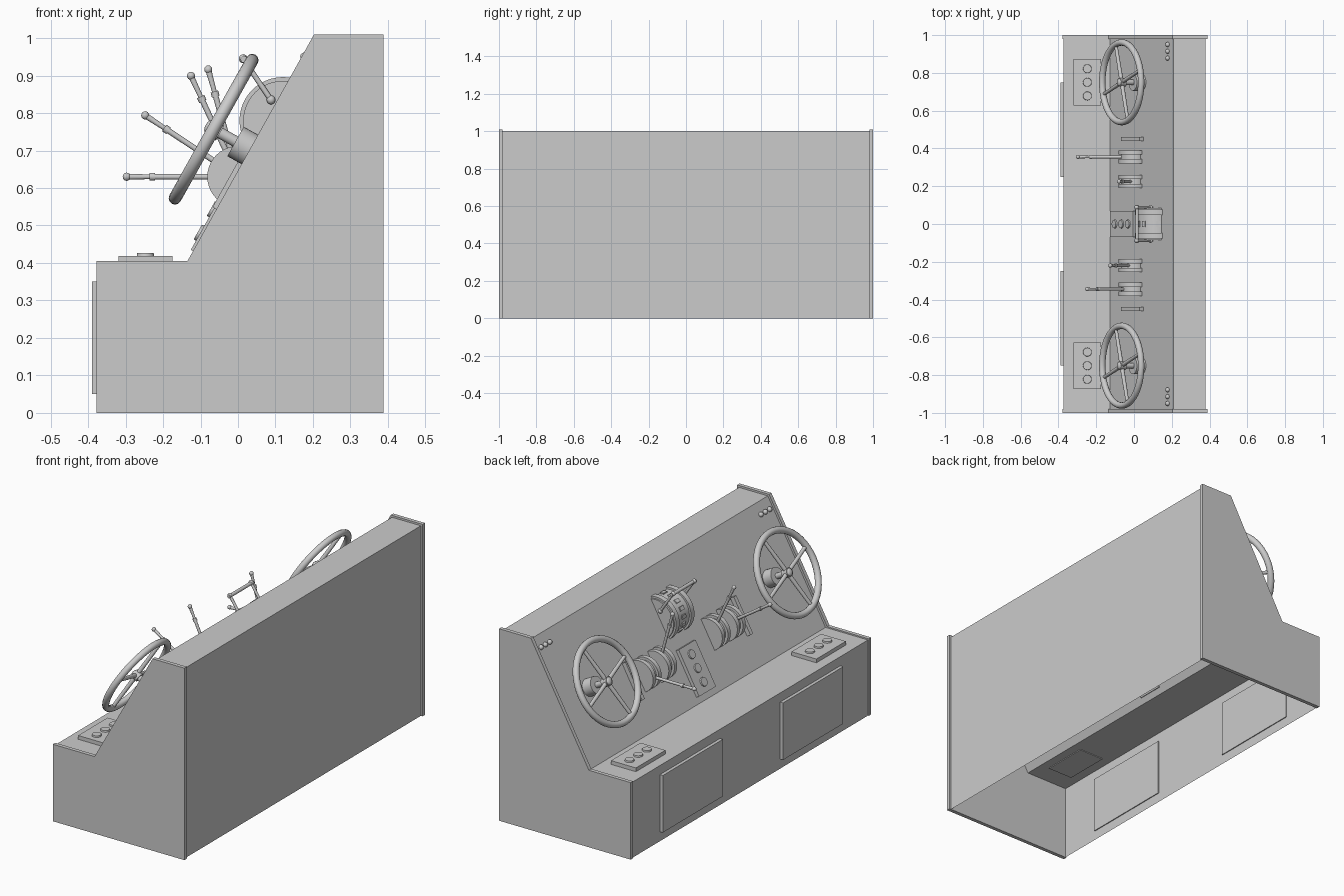
import bpy, bmesh, math
from mathutils import Matrix, Vector

if "Cube" in bpy.data.objects:
    bpy.data.objects.remove(bpy.data.objects["Cube"])

# Frame of the sloping instrument panel: local x up the slope, y sideways, z outward
U = Vector((0.488, 0, 0.873)).normalized()
N = Vector((-U.z, 0, U.x))
O = Vector((-0.126, 0, 0.398))
SLOPE = Matrix(((U.x, 0, N.x, O.x), (0, 1, 0, O.y), (U.z, 0, N.z, O.z), (0, 0, 0, 1)))
WORLD = Matrix.Identity(4)


def finish(name, bm, frame=WORLD, smooth=True):
    bm.transform(frame)
    bmesh.ops.recalc_face_normals(bm, faces=bm.faces[:])
    me = bpy.data.meshes.new(name)
    bm.to_mesh(me)
    bm.free()
    ob = bpy.data.objects.new(name, me)
    bpy.context.collection.objects.link(ob)
    if smooth:
        bpy.ops.object.select_all(action='DESELECT')
        ob.select_set(True)
        bpy.context.view_layer.objects.active = ob
        bpy.ops.object.shade_smooth_by_angle(angle=math.radians(35))
    return ob


def add_box(bm, c, size):
    bmesh.ops.create_cube(bm, size=1, matrix=Matrix.Translation(c) @ Matrix.Diagonal((*size, 1)))


def add_rod(bm, a, b, r1, r2=None, seg=16):
    a, b = Vector(a), Vector(b)
    d = b - a
    m = Matrix.Translation((a + b) / 2) @ d.to_track_quat('Z', 'Y').to_matrix().to_4x4()
    bmesh.ops.create_cone(bm, cap_ends=True, segments=seg, radius1=r1,
                          radius2=r1 if r2 is None else r2, depth=d.length, matrix=m)


def add_ball(bm, c, r, squash=1):
    m = Matrix.Translation(c) @ Matrix.Diagonal((1, 1, squash, 1))
    bmesh.ops.create_uvsphere(bm, u_segments=14, v_segments=8, radius=r, matrix=m)


def box(name, c, size, frame=WORLD):
    bm = bmesh.new()
    add_box(bm, c, size)
    return finish(name, bm, frame, False)


def strip(name, pts, y0, y1, closed):
    bm = bmesh.new()
    a = [bm.verts.new((x, y0, z)) for x, z in pts]
    b = [bm.verts.new((x, y1, z)) for x, z in pts]
    n = len(pts)
    for i in range(n if closed else n - 1):
        j = (i + 1) % n
        bm.faces.new((a[i], a[j], b[j], b[i]))
    if closed:
        bm.faces.new(a)
        bm.faces.new(b)
    return finish(name, bm, smooth=False)


# Open-bottomed body shell and solid end panels
strip("console_body", [(-0.373, 0), (-0.373, 0.398), (-0.126, 0.398), (0.21, 1.0), (0.378, 1.0), (0.378, 0)],
      -0.985, 0.985, False)
end = [(-0.378, 0), (-0.378, 0.405), (-0.135, 0.405), (0.203, 1.01), (0.388, 1.01), (0.388, 0)]
for side, s in (("left", 1), ("right", -1)):
    strip(side + "_end_panel", end, s * 0.98, s * 1.0, True)


# Button panel with three push buttons in a row along the given axis
def button_panel(name, c, size, axis, frame=WORLD):
    box(name, c, size, frame)
    for i in (-1, 0, 1):
        p = Vector(c) + Vector(axis) * i * 0.072
        bm = bmesh.new()
        add_rod(bm, p, p + Vector((0, 0, 0.02)), 0.025, 0.022, 24)
        finish(name + "_button", bm, frame)


button_panel("center_button_panel", (0.155, 0, 0.005), (0.245, 0.14, 0.026), (1, 0, 0), SLOPE)


# Steering wheel on a slope-mounted hub
def wheel(name, y):
    s, h, R, r = 0.343, 0.122, 0.211, 0.017
    c = Vector((s, y, h))
    bm = bmesh.new()
    ring = []
    for i in range(48):
        a = math.tau * i / 48
        ring.append([bm.verts.new(c + Vector(((R + r * math.cos(t)) * math.cos(a),
                                             (R + r * math.cos(t)) * math.sin(a), r * math.sin(t))))
                     for t in (math.tau * k / 12 for k in range(12))])
    for i in range(48):
        p, q = ring[i], ring[(i + 1) % 48]
        for k in range(12):
            bm.faces.new((p[k], q[k], q[(k + 1) % 12], p[(k + 1) % 12]))
    for k in range(4):
        a = math.radians(18 + 90 * k)
        add_rod(bm, c, c + Vector((math.cos(a), math.sin(a), 0)) * R, 0.011, 0.009)
    add_rod(bm, c - Vector((0, 0, 0.02)), c + Vector((0, 0, 0.015)), 0.023)
    add_ball(bm, c + Vector((0, 0, 0.014)), 0.02, 0.5)
    add_rod(bm, (s, y, 0), c, 0.015)
    add_rod(bm, (s, y, -0.005), (s, y, 0.055), 0.045, seg=28)
    finish(name, bm, SLOPE)


for side, s in (("left", 1), ("right", -1)):
    # Lower doors, desk buttons, wheel, gauge strip and corner lamps
    box(side + "_door", (-0.379, s * 0.5, 0.2), (0.022, 0.5, 0.3))
    button_panel(side + "_desk_button_panel", (-0.247, s * 0.75, 0.406), (0.145, 0.245, 0.024), (0, 1, 0))
    wheel(side + "_steering_wheel", s * 0.75)
    box(side + "_gauge_strip", (0.26, s * 0.45, 0.008), (0.2, 0.022, 0.03), SLOPE)
    for i in range(3):
        bm = bmesh.new()
        add_ball(bm, (0.63, s * (0.95 - 0.036 * i), 0.003), 0.013)
        finish(side + "_lamp", bm, SLOPE)

# Throttle levers: pair of discs on a core with a hand lever between them
PIVOT = (0.0, 0.63)
for y, deg in ((0.355, 180), (0.225, 105.5), (-0.22, 115), (-0.345, 146.5)):
    bm = bmesh.new()
    px, pz = PIVOT
    for d in (-1, 1):
        add_rod(bm, (px, y + d * 0.012, pz), (px, y + d * 0.035, pz), 0.082, seg=40)
    add_rod(bm, (px, y - 0.014, pz), (px, y + 0.014, pz), 0.068, seg=40)
    finish("throttle_drum", bm)
    bm = bmesh.new()
    d = Vector((math.cos(math.radians(deg)), 0, math.sin(math.radians(deg))))
    p = Vector((px, y, pz))
    add_rod(bm, p, p + d * 0.225, 0.0075)
    add_rod(bm, p + d * 0.222, p + d * 0.236, 0.0105)
    add_rod(bm, p + d * 0.23, p + d * 0.297, 0.006, 0.008)
    add_ball(bm, p + d * 0.297, 0.011)
    finish("throttle_lever", bm)

# Central telegraph drum with raised rims and indicator blocks
cx, cz = 0.12, 0.78
bm = bmesh.new()
add_rod(bm, (cx, -0.085, cz), (cx, 0.085, cz), 0.106, seg=48)
for y in (-0.062, 0.062):
    add_rod(bm, (cx, y - 0.014, cz), (cx, y + 0.014, cz), 0.116, seg=48)
finish("telegraph_drum", bm)
for deg in range(85, 221, 22):
    a = math.radians(deg)
    m = Matrix.Translation((cx, 0, cz)) @ Matrix.Rotation(-a, 4, 'Y')
    box("indicator_block", (0.106, 0, 0), (0.012, 0.03, 0.02), m)

# Telegraph handle: two arms joined by a crossbar
bm = bmesh.new()
for y in (-0.088, 0.088):
    lo, hi = Vector((0.088, y, 0.835)), Vector((0.014, y, 0.945))
    add_rod(bm, lo, hi, 0.007)
    add_ball(bm, lo, 0.012)
    add_ball(bm, hi, 0.012)
add_rod(bm, (0.016, -0.1, 0.943), (0.016, 0.1, 0.943), 0.009)
finish("telegraph_handle", bm)
